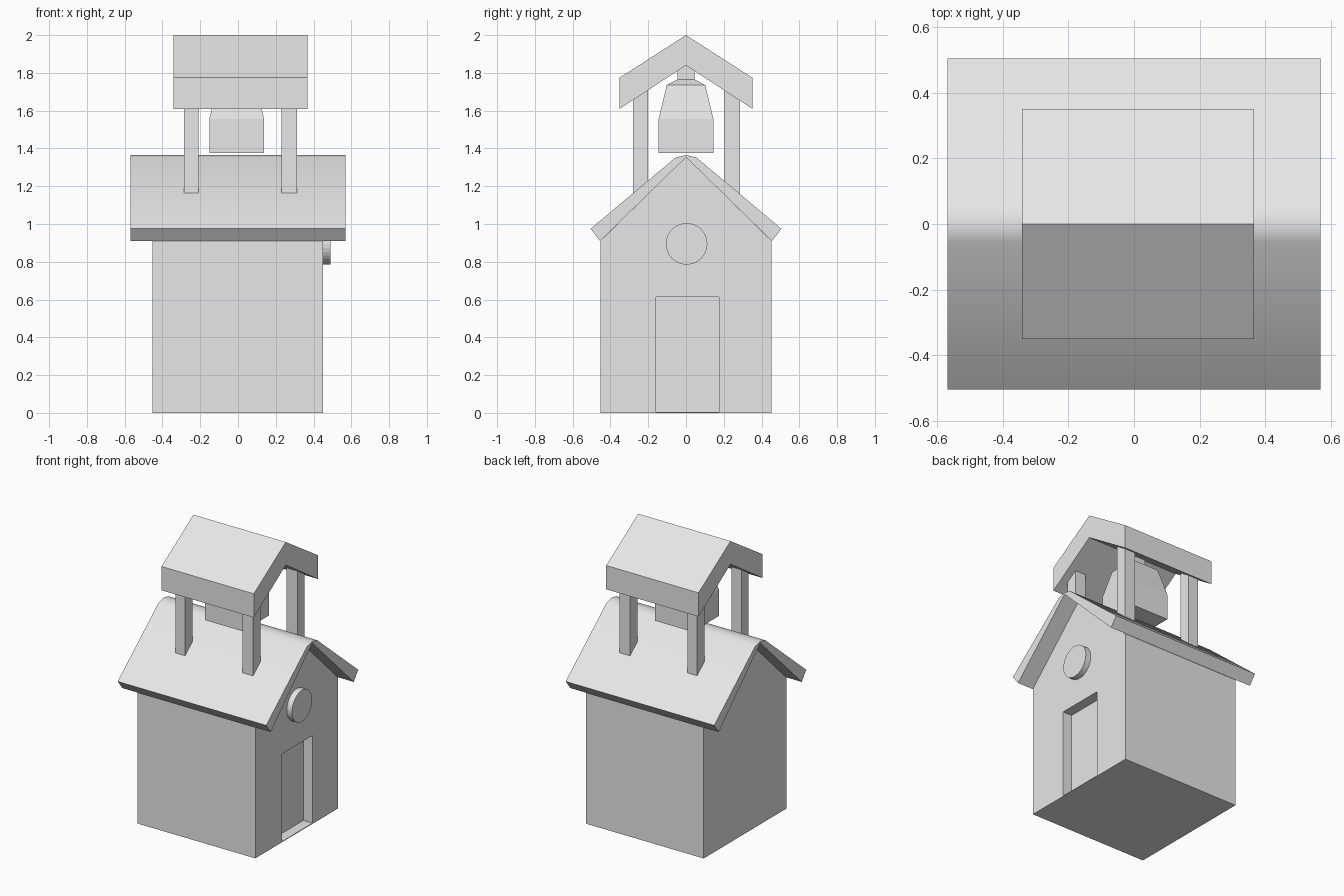
import bpy, bmesh, math
from mathutils import Matrix, Vector

if "Cube" in bpy.data.objects:
    bpy.data.objects.remove(bpy.data.objects["Cube"])

grey = bpy.data.materials.new("plain_grey")
grey.diffuse_color = (0.8, 0.8, 0.8, 1)
grey.use_nodes = True
grey.node_tree.nodes["Principled BSDF"].inputs["Base Color"].default_value = grey.diffuse_color


def finish(name, bm):
    bmesh.ops.recalc_face_normals(bm, faces=bm.faces)
    mesh = bpy.data.meshes.new(name)
    bm.to_mesh(mesh)
    bm.free()
    mesh.materials.append(grey)
    ob = bpy.data.objects.new(name, mesh)
    bpy.context.collection.objects.link(ob)
    return ob


def prism(name, profile, x0, x1):
    """Extrude a (y, z) profile along x."""
    bm = bmesh.new()
    face = bm.faces.new([bm.verts.new((x0, y, z)) for y, z in profile])
    out = bmesh.ops.extrude_face_region(bm, geom=[face])
    verts = [g for g in out["geom"] if isinstance(g, bmesh.types.BMVert)]
    bmesh.ops.translate(bm, verts=verts, vec=(x1 - x0, 0, 0))
    return finish(name, bm)


def box(name, x0, x1, y0, y1, z0, z1):
    return prism(name, [(y0, z0), (y1, z0), (y1, z1), (y0, z1)], x0, x1)


def smooth(ob, angle):
    bpy.ops.object.select_all(action='DESELECT')
    ob.select_set(True)
    bpy.context.view_layer.objects.active = ob
    bpy.ops.object.shade_smooth_by_angle(angle=math.radians(angle))


# House body with gable ends
body = prism("house_body", [(-0.453, 0), (0.453, 0), (0.453, 0.91),
                            (0, 1.355), (-0.453, 0.91)], -0.453, 0.45)

# Recessed doorway
cutter = box("door_cutter", 0.38, 0.6, -0.158, 0.174, 0.005, 0.613)
cutter.hide_render = True
cutter.hide_set(True)
cut = body.modifiers.new("doorway", 'BOOLEAN')
cut.operation = 'DIFFERENCE'
cut.solver = 'EXACT'
cut.object = cutter

# Main roof: tapering slabs with a soft ridge
roof_half = [(0.455, 0.91), (0.505, 0.975), (0.055, 1.352)]
roof = prism("main_roof",
             roof_half + [(0, 1.365)] + [(-y, z) for y, z in reversed(roof_half)] + [(0, 1.353)],
             -0.57, 0.57)
smooth(roof, 30)

# Round gable window
bm = bmesh.new()
bmesh.ops.create_cone(bm, cap_ends=True, segments=32, radius1=0.11, radius2=0.11, depth=0.06,
                      matrix=Matrix.Translation((0.46, 0.003, 0.895)) @ Matrix.Rotation(math.pi / 2, 4, 'Y'))
finish("round_window", bm)

# Belfry posts
for side, y0, y1 in (("front", -0.28, -0.2), ("back", 0.205, 0.285)):
    for hand, x0, x1 in (("left", -0.285, -0.21), ("right", 0.23, 0.312)):
        box(f"{side}_{hand}_post", x0, x1, y0, y1, 1.1, 1.73)

# Belfry roof
prism("belfry_roof", [(-0.351, 1.61), (0, 1.84), (0.351, 1.61),
                      (0.351, 1.775), (0, 2.0), (-0.351, 1.775)], -0.342, 0.367)

# Square bell: stacked square rings closed by a low pyramid
bm = bmesh.new()
cx = -0.007
rings = []
for half, z in ((0.145, 1.375), (0.145, 1.555), (0.102, 1.735)):
    rings.append([bm.verts.new((cx + sx * half, sy * half, z))
                  for sx, sy in ((-1, -1), (1, -1), (1, 1), (-1, 1))])
apex = bm.verts.new((cx, 0, 1.79))
bm.faces.new(rings[0])
for i in range(4):
    j = (i + 1) % 4
    for low, high in zip(rings, rings[1:]):
        bm.faces.new((low[i], low[j], high[j], high[i]))
    bm.faces.new((rings[-1][i], rings[-1][j], apex))
finish("bell", bm)

# Bell hanger
box("bell_hanger", cx - 0.045, cx + 0.045, -0.045, 0.045, 1.75, 1.85)
